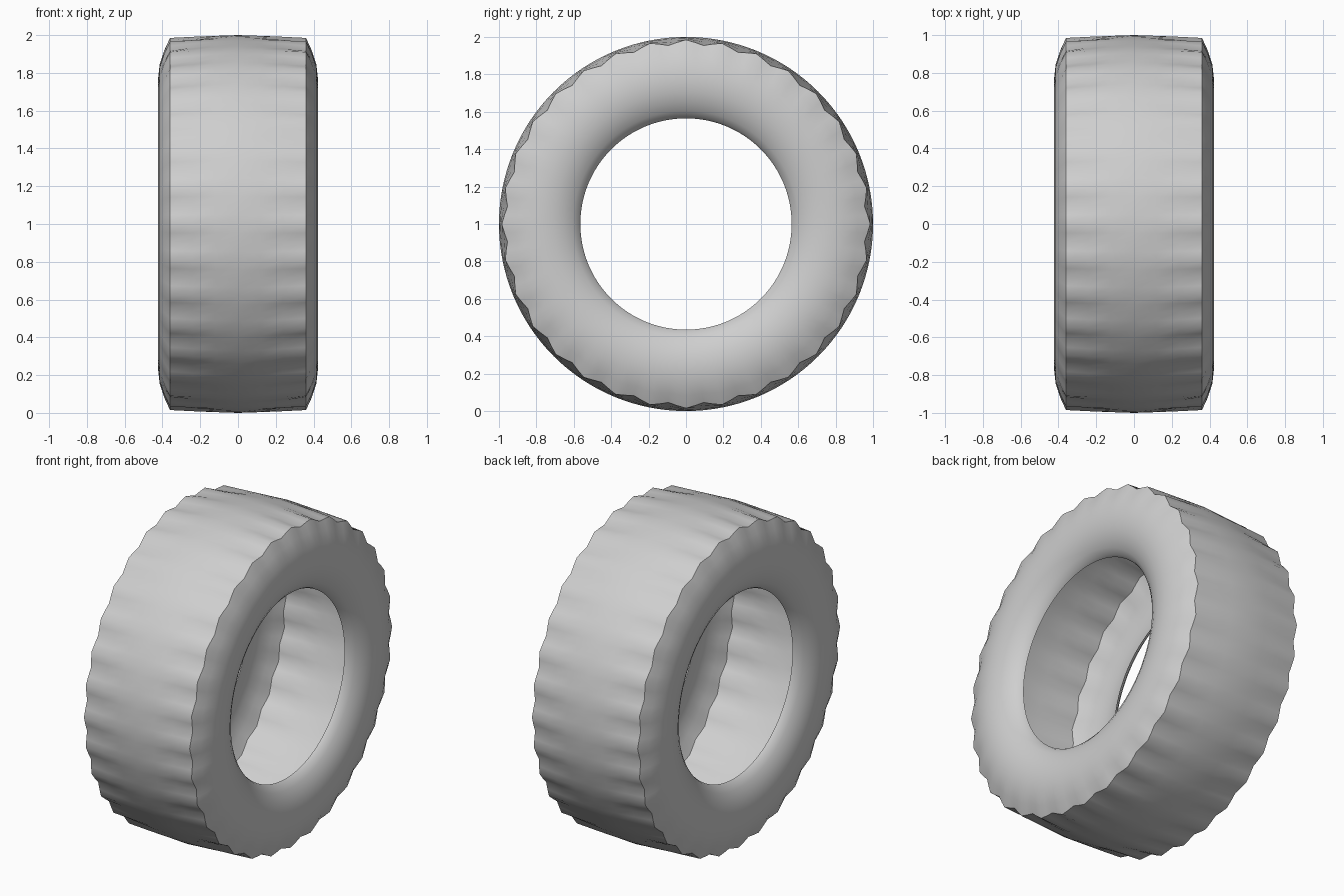
import bpy, bmesh, math

cube = bpy.data.objects.get("Cube")
if cube:
    bpy.data.objects.remove(cube, do_unlink=True)

SEGMENTS = 128
WAVES = 32

# Rubber colour
rubber = bpy.data.materials.new("light_grey_rubber")
rubber.use_nodes = True
colour = (0.62, 0.62, 0.62, 1)
rubber.diffuse_color = colour
bsdf = next(n for n in rubber.node_tree.nodes if n.type == 'BSDF_PRINCIPLED')
bsdf.inputs["Base Color"].default_value = colour
bsdf.inputs["Roughness"].default_value = 0.8

# Half cross-section from tread centre to bead lip: (x, radius, scallop depth)
half = [
    (0.00, 1.000, 0.000),
    (0.12, 0.996, 0.004),
    (0.24, 0.991, 0.014),
    (0.36, 0.985, 0.026),
    (0.39, 0.920, 0.012),
    (0.415, 0.845, 0.003),
    (0.423, 0.770, 0.0),
    (0.417, 0.705, 0.0),
    (0.400, 0.650, 0.0),
    (0.375, 0.605, 0.0),
    (0.350, 0.575, 0.0),
    (0.330, 0.565, 0.0),
]
profile = [(-x, r, d) for x, r, d in reversed(half[1:])] + half

# Open hollow shell revolved around the axle, with a scalloped tread edge
bm = bmesh.new()
rings = []
for x, r, depth in profile:
    ring = []
    for i in range(SEGMENTS):
        a = math.tau * i / SEGMENTS
        radius = r - depth * (1 - math.cos(WAVES * a)) / 2
        ring.append(bm.verts.new((x, radius * math.sin(a), 1 + radius * math.cos(a))))
    rings.append(ring)

for near, far in zip(rings, rings[1:]):
    for i in range(SEGMENTS):
        j = (i + 1) % SEGMENTS
        bm.faces.new((near[i], near[j], far[j], far[i]))
bm.normal_update()

# Face the shell outwards
crown = max(bm.faces, key=lambda f: f.calc_center_median().z)
if crown.normal.z < 0:
    bmesh.ops.reverse_faces(bm, faces=bm.faces[:])

mesh = bpy.data.meshes.new("tyre")
bm.to_mesh(mesh)
bm.free()
mesh.materials.append(rubber)
tyre = bpy.data.objects.new("tyre", mesh)
bpy.context.collection.objects.link(tyre)

# Smooth rubber with a crisp tread edge
bpy.ops.object.select_all(action='DESELECT')
tyre.select_set(True)
bpy.context.view_layer.objects.active = tyre
bpy.ops.object.shade_smooth_by_angle(angle=math.radians(40))
